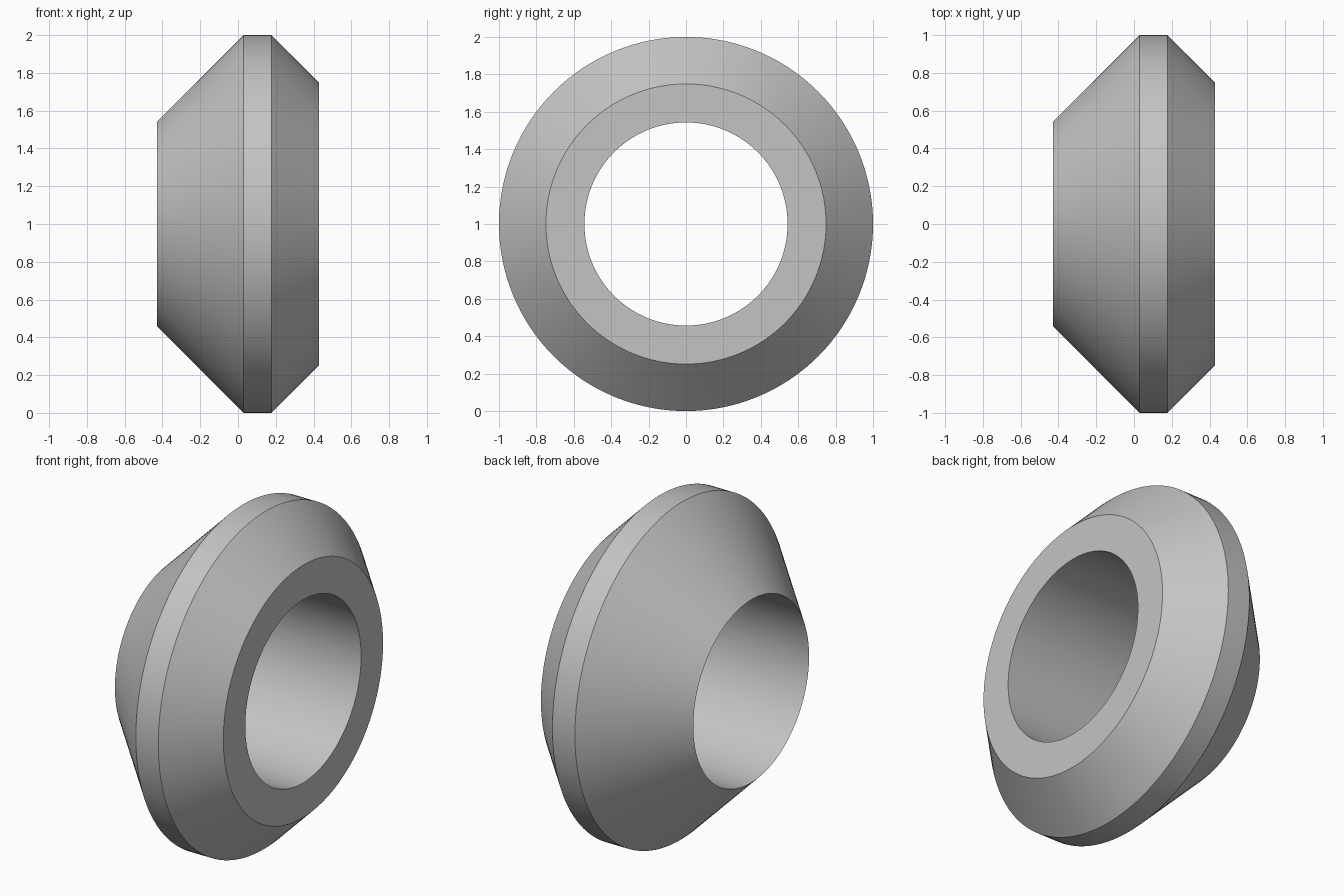
import bpy, bmesh, math
from mathutils import Vector

cube = bpy.data.objects.get("Cube")
if cube:
    bpy.data.objects.remove(cube, do_unlink=True)

SEGMENTS = 128
HALF_WIDTH = 0.428
BORE = 0.543
RIM = 1.0

# Plain grey material
grey = bpy.data.materials.new("light_grey")
grey.use_nodes = True
colour = (0.55, 0.55, 0.55, 1)
grey.diffuse_color = colour
grey.node_tree.nodes["Principled BSDF"].inputs["Base Color"].default_value = colour

# Ring cross-section as (x, radius): thin lip, rim band, flat face, bore
profile = [
    (-HALF_WIDTH, BORE),
    (0.029, RIM),
    (0.177, RIM),
    (HALF_WIDTH, 0.749),
    (HALF_WIDTH, BORE),
]

# Revolve the closed section around the x axis
bm = bmesh.new()
verts = [bm.verts.new((x, 0, RIM + r)) for x, r in profile]
edges = [bm.edges.new((v, verts[(i + 1) % len(verts)])) for i, v in enumerate(verts)]
bmesh.ops.spin(bm, geom=verts + edges, cent=Vector((0, 0, RIM)), axis=Vector((1, 0, 0)),
               angle=math.tau, steps=SEGMENTS, use_merge=True)
bmesh.ops.remove_doubles(bm, verts=bm.verts, dist=0.0001)
bmesh.ops.recalc_face_normals(bm, faces=bm.faces)

mesh = bpy.data.meshes.new("bevelled_ring")
bm.to_mesh(mesh)
bm.free()
mesh.materials.append(grey)
ring = bpy.data.objects.new("bevelled_ring", mesh)
bpy.context.collection.objects.link(ring)

# Smooth around the ring, crisp at the profile corners
bpy.ops.object.select_all(action="DESELECT")
ring.select_set(True)
bpy.context.view_layer.objects.active = ring
bpy.ops.object.shade_smooth_by_angle(angle=math.radians(30))
